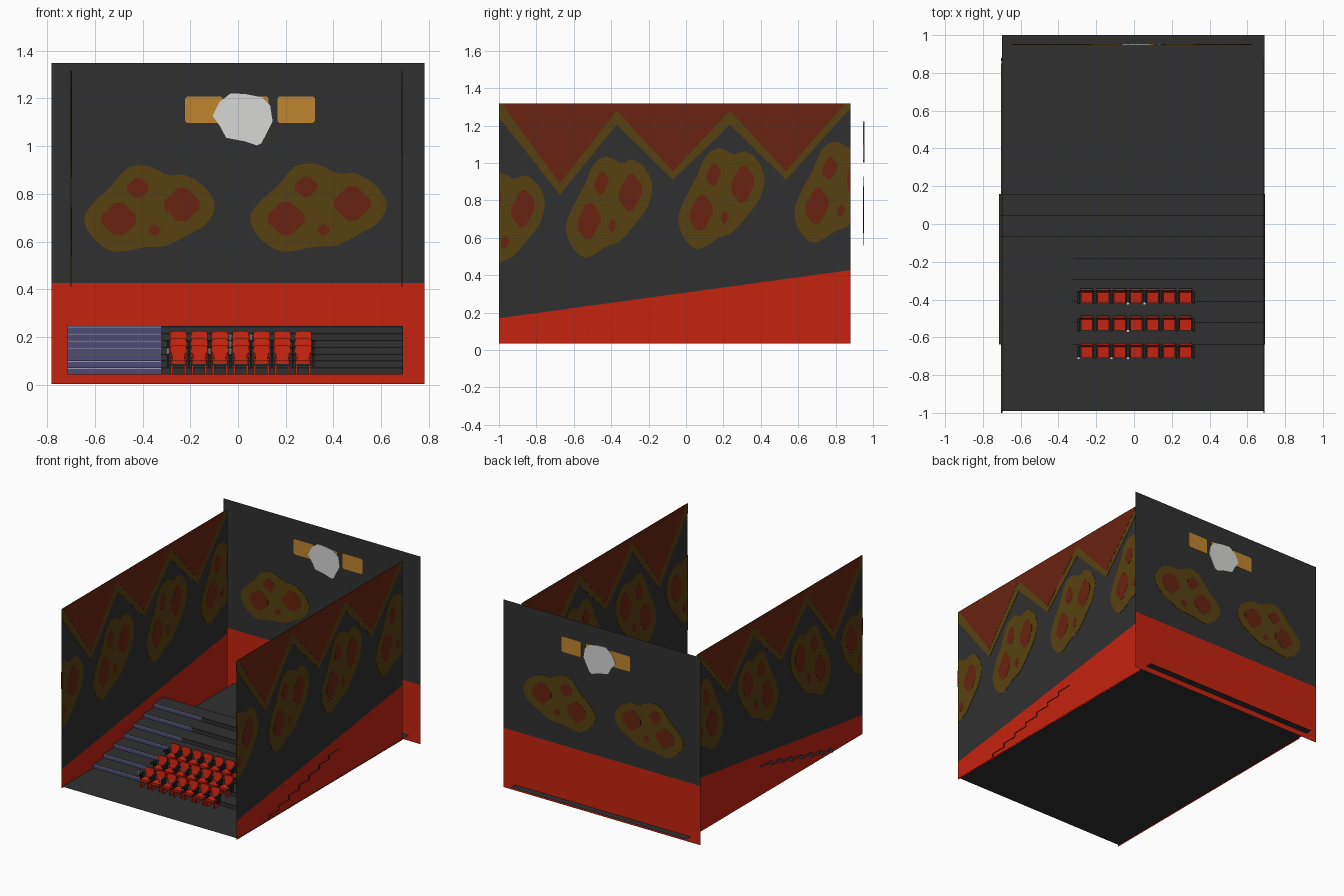
import bpy, bmesh, math
from mathutils import Vector

if "Cube" in bpy.data.objects:
    bpy.data.objects.remove(bpy.data.objects["Cube"])


def mat(name, r, g, b):
    m = bpy.data.materials.new(name)
    m.diffuse_color = (r, g, b, 1)
    m.use_nodes = True
    m.node_tree.nodes["Principled BSDF"].inputs["Base Color"].default_value = m.diffuse_color
    return m


GREY = mat("charcoal", .03, .03, .03)
RED = mat("bright red", .56, .017, .005)
MAROON = mat("dark red", .135, .017, .005)
OLIVE = mat("olive", .095, .054, .005)
ORANGE = mat("amber", .53, .24, .029)
WHITE = mat("off white", .68, .68, .67)
PURPLE = mat("slate purple", .075, .07, .18)
LILAC = mat("pale lilac", .32, .32, .42)
BLACK = mat("soft black", .018, .016, .016)


def mesh_object(name, verts, faces, mats, index=None):
    me = bpy.data.meshes.new(name)
    me.from_pydata(verts, [], faces)
    for m in mats:
        me.materials.append(m)
    for i, p in enumerate(me.polygons):
        p.material_index = index[i] if index else 0
    ob = bpy.data.objects.new(name, me)
    bpy.context.collection.objects.link(ob)
    return ob


def prism(name, outline, place, d0, d1, m):
    """Extrude a 2D outline between depths d0 and d1; place(u, v, d) gives 3D."""
    n = len(outline)
    verts = [place(u, v, d) for d in (d0, d1) for u, v in outline]
    faces = [list(range(n))[::-1], list(range(n, 2 * n))]
    faces += [[i, (i + 1) % n, n + (i + 1) % n, n + i] for i in range(n)]
    ob = mesh_object(name, verts, faces, [m])
    bm = bmesh.new()
    bm.from_mesh(ob.data)
    bmesh.ops.recalc_face_normals(bm, faces=bm.faces)
    bm.to_mesh(ob.data)
    bm.free()
    return ob


def box(name, x0, x1, y0, y1, z0, z1, m):
    return prism(name, [(x0, y0), (x1, y0), (x1, y1), (x0, y1)],
                 lambda u, v, d: (u, v, d), z0, z1, m)


def smooth_loop(pts, steps=4):
    """Closed Catmull-Rom curve through 2D points."""
    out, n = [], len(pts)
    for i in range(n):
        a, b, c, d = (Vector(pts[(i + k) % n]) for k in (-1, 0, 1, 2))
        for s in range(steps):
            t = s / steps
            out.append(tuple(.5 * (2 * b + (c - a) * t + (2 * a - 5 * b + 4 * c - d) * t * t
                                   + (3 * b - a - 3 * c + d) * t ** 3)))
    return out


# ---- walls and floor: single sheets, red skirting below charcoal
BACK_Y, Y0, Y1 = .95, -1.0, .88
LEFT_X, RIGHT_X = -.70, .688


def wall(name, place, u0, u1, z0, z1, s0, s1):
    verts = [place(u, v, 0) for u, v in
             ((u0, z0), (u1, z0), (u0, s0), (u1, s1), (u0, z1), (u1, z1))]
    mesh_object(name, verts, [(0, 1, 3, 2), (2, 3, 5, 4)], [RED, GREY], [0, 1])


def on_back(u, v, d):
    return (u, BACK_Y + d, v)


def on_side(x):
    return lambda u, v, d: (x + d, u, v)


wall("back_wall", on_back, -.782, .782, .002, 1.348, .427, .427)
mesh_object("floor", [(-.70, -.99, .042), (.69, -.99, .042), (.69, 1, .042), (-.70, 1, .042)],
            [(0, 1, 2, 3)], [GREY])

# ---- painted blobs with diamonds, drawn about their own centre
BLOB = smooth_loop([(-.275, -.03), (-.23, .04), (-.165, .10), (-.10, .175), (-.035, .192),
                    (.02, .178), (.08, .15), (.15, .15), (.23, .10), (.273, .025),
                    (.24, -.05), (.16, -.10), (.07, -.145), (-.02, -.152),
                    (-.15, -.17), (-.24, -.11)])
DIAMONDS = [(-.13, -.035, .086, .08), (.135, .027, .086, .082),
            (-.05, .096, .053, .05), (.02, -.08, .029, .028)]


def diamond(cx, cy, w, h):
    """Diamond with blunted corners."""
    k = .2
    pts = []
    for i in range(4):
        a, b = i * math.pi / 2, (i + 1) * math.pi / 2
        p, q = Vector((math.cos(a), math.sin(a))), Vector((math.cos(b), math.sin(b)))
        pts += [p.lerp(q, k), p.lerp(q, 1 - k)]
    return [(cx + x * w * 1.06, cy + y * h * 1.06) for x, y in pts]


def paint_blob(place, cx, cz, sx, sz, shear, lo, hi):
    def fit(pts):
        return [(min(hi, max(lo, cx + x * sx)), cz + z * sz + x * shear) for x, z in pts]
    prism("blob_paint", fit(BLOB), place, -.002, .002, OLIVE)
    for d in DIAMONDS:
        pts = fit(diamond(*d))
        if max(p[0] for p in pts) - min(p[0] for p in pts) > .01:
            prism("diamond_paint", pts, place, -.003, .003, MAROON)


paint_blob(on_back, -.37, .728, 1, 1, 0, -9, 9)
paint_blob(on_back, .338, .732, 1.045, 1.02, 0, -9, 9)

# ---- side walls with zigzag frieze
OLIVE_ZIG = [(-1, 1.318), (-1, 1.245), (-.675, .83), (-.37, 1.205), (-.07, .91), (.235, 1.205),
             (.535, .91), (.84, 1.25), (.88, 1.29), (.88, 1.318)]
RED_ZIG = [(-.985, 1.318), (-.675, .89), (-.37, 1.28), (-.07, .955), (.235, 1.28),
           (.535, .955), (.85, 1.318)]
for side, x in (("left", LEFT_X), ("right", RIGHT_X)):
    place = on_side(x)
    wall(side + "_wall", place, Y0, Y1, .034, 1.318, .17, .427)
    prism(side + "_zigzag_border", OLIVE_ZIG, place, -.002, .002, OLIVE)
    prism(side + "_zigzag_fill", RED_ZIG, place, -.003, .003, MAROON)
    for cy, cz in ((-.985, .685), (-.41, .77), (.19, .815), (.81, .85)):
        paint_blob(place, cy, cz, .84, 1.4, .25, Y0, Y1)

# ---- amber panels and white splash high on the back wall
for x in (-.222, -.03, .165):
    c = .008
    prism("amber_panel", [(x + c, 1.098), (x + .15, 1.098), (x + .158, 1.106), (x + .158, 1.2),
                          (x + .15, 1.208), (x + c, 1.208), (x, 1.2), (x, 1.106)],
          on_back, -.002, .002, ORANGE)
prism("white_splash", [(-.107, 1.127), (-.078, 1.185), (-.03, 1.222), (.035, 1.218), (.1, 1.205),
                       (.135, 1.17), (.145, 1.105), (.123, 1.06), (.098, 1.012), (.08, 1.003),
                       (.03, 1.02), (-.05, 1.035), (-.073, 1.08)], on_back, -.004, .004, WHITE)

# ---- open folded staircase: purple risers in the left aisle
N, RUN, RISE, SY, SZ = 7, .1137, .029, -.636, .042
XS = (-.716, -.322, .693)
profile = [(SY, SZ)]
for i in range(N):
    profile += [(SY + i * RUN, SZ + (i + 1) * RISE), (SY + (i + 1) * RUN, SZ + (i + 1) * RISE)]
verts = [(x, y, z) for y, z in profile for x in XS]
faces, index = [], []
for i in range(len(profile) - 1):
    for k in (0, 1):
        a = i * 3 + k
        faces.append((a, a + 1, a + 4, a + 3))
        index.append(1 if k == 0 and i % 2 == 0 else 0)
mesh_object("steps", verts, faces, [GREY, PURPLE], index)
for i in range(N):
    y, z = SY + i * RUN, SZ + (i + 1) * RISE
    box("step_nosing", XS[0], XS[1], y - .002, y, z - .006, z - .002, LILAC)
    box("step_shadow_gap", XS[1], XS[2], y - .002, y, z - .005, z - .001, BLACK)

# ---- seats
PITCH, X_FIRST = .0872, -.25
BACKREST = [(-.024, .05), (.024, .05), (.027, .085), (.036, .095), (.034, .118), (.018, .122),
            (-.018, .122), (-.034, .118), (-.036, .095), (-.027, .085)]


def seat(x, y, z):
    lean = lambda off: lambda u, v, d: (x + u, y + off + d + (v - .05) * .16, z + v)
    prism("seat_back", BACKREST, lean(.062), 0, .008, RED)
    prism("seat_back_shell", [(u * .93, v * .98) for u, v in BACKREST], lean(.070), 0, .005, BLACK)
    box("seat_cushion", x - .031, x + .031, y + .006, y + .064, z + .044, z + .058, RED)
    box("seat_base", x - .035, x + .035, y + .01, y + .068, z + .038, z + .044, BLACK)
    for s in (-1, 1):
        lx = x + s * .028
        box("seat_leg", lx - .005, lx + .005, y + .012, y + .06, z, z + .04, RED)


def arm(x, y, z):
    box("armrest", x - .007, x + .007, y + .002, y + .07, z + .078, z + .086, BLACK)
    box("arm_support", x - .004, x + .004, y + .03, y + .066, z + .03, z + .078, BLACK)


def cup(x, y, z):
    bpy.ops.mesh.primitive_cone_add(vertices=10, radius1=.005, radius2=.008, depth=.026,
                                    location=(x, y + .004, z + .098))
    ob = bpy.context.object
    ob.name = "cup"
    ob.data.materials.append(WHITE)


ROWS = [(-.715, .043, (0, 2, 3)), (-.57, .072, (3,)), (-.425, .102, (3, 4))]
for y, z, cups in ROWS:
    for i in range(7):
        seat(X_FIRST + i * PITCH, y, z)
    for i in range(8):
        ax = X_FIRST + (i - .5) * PITCH
        arm(ax, y, z)
        if i in cups:
            cup(ax, y, z)
